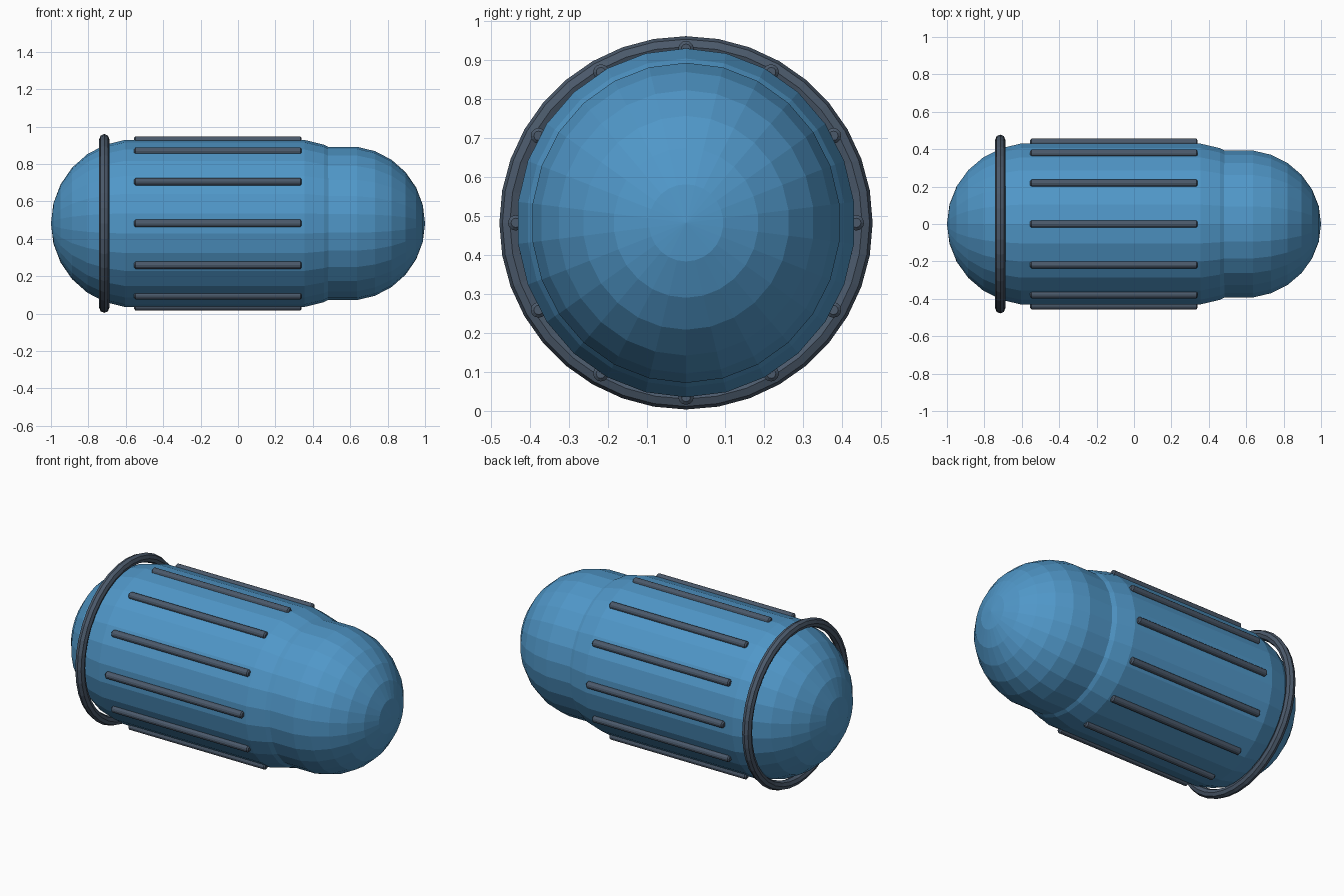
import bpy, bmesh, math

if "Cube" in bpy.data.objects:
    bpy.data.objects.remove(bpy.data.objects["Cube"])

ZC = 0.482      # height of the long axis
SEG = 26        # facets around the body
RINGS = 13      # latitude bands of a full sphere


def material(name, color):
    m = bpy.data.materials.new(name)
    m.diffuse_color = color
    m.use_nodes = True
    m.node_tree.nodes["Principled BSDF"].inputs["Base Color"].default_value = m.diffuse_color
    return m


blue = material("blue_shell", (0.08, 0.31, 0.58, 1))
dark = material("dark_trim", (0.07, 0.10, 0.145, 1))


def finish(name, bm, mat):
    bmesh.ops.recalc_face_normals(bm, faces=bm.faces)
    me = bpy.data.meshes.new(name)
    bm.to_mesh(me)
    bm.free()
    me.materials.append(mat)
    ob = bpy.data.objects.new(name, me)
    bpy.context.collection.objects.link(ob)
    return ob


def capsule(name, x0, x1, r, y_scale):
    """Faceted capsule along x with half-sphere ends centred on x0 and x1."""
    angles = [math.pi * i / RINGS for i in range(1, RINGS // 2 + 1)]
    prof = [(x0 - r * math.cos(a), r * math.sin(a)) for a in angles]
    prof += [(x1 + r * math.cos(a), r * math.sin(a)) for a in reversed(angles)]
    bm = bmesh.new()
    loops = []
    for x, rad in prof:
        loops.append([bm.verts.new((x, y_scale * rad * math.sin(t), ZC + rad * math.cos(t)))
                      for t in (2 * math.pi * k / SEG for k in range(SEG))])
    for a, b in zip(loops, loops[1:]):
        for k in range(SEG):
            n = (k + 1) % SEG
            bm.faces.new((a[k], a[n], b[n], b[k]))
    for loop, x in ((loops[0], x0 - r), (loops[-1], x1 + r)):
        tip = bm.verts.new((x, 0, ZC))
        for k in range(SEG):
            bm.faces.new((loop[k], loop[(k + 1) % SEG], tip))
    return finish(name, bm, blue)


# Main shell and the narrower nose set into it
capsule("main_shell", -0.55, 0.30, 0.45, 0.97)
capsule("nose_shell", 0.40, 0.587, 0.413, 0.965)

# Collar ring around the rear dome
bpy.ops.mesh.primitive_torus_add(major_segments=36, minor_segments=8,
                                 major_radius=0.451, minor_radius=0.027,
                                 location=(-0.715, 0, ZC), rotation=(0, math.pi / 2, 0))
ring = bpy.context.object
ring.name = "collar_ring"
ring.data.materials.append(dark)

# Twelve raised ribs along the shell, with softened ends
RIB = [(-0.555, 0.012), (-0.548, 0.020), (0.333, 0.020), (0.340, 0.012)]
for i in range(12):
    t = math.pi * i / 6
    cy, cz = 0.436 * math.sin(t), ZC + 0.446 * math.cos(t)
    bm = bmesh.new()
    loops = [[bm.verts.new((x, cy + r * math.sin(math.pi * k / 6), cz + r * math.cos(math.pi * k / 6)))
              for k in range(12)] for x, r in RIB]
    for a, b in zip(loops, loops[1:]):
        for k in range(12):
            n = (k + 1) % 12
            bm.faces.new((a[k], a[n], b[n], b[k]))
    bm.faces.new(loops[0])
    bm.faces.new(loops[-1])
    finish(f"rib_{i + 1}", bm, dark)
